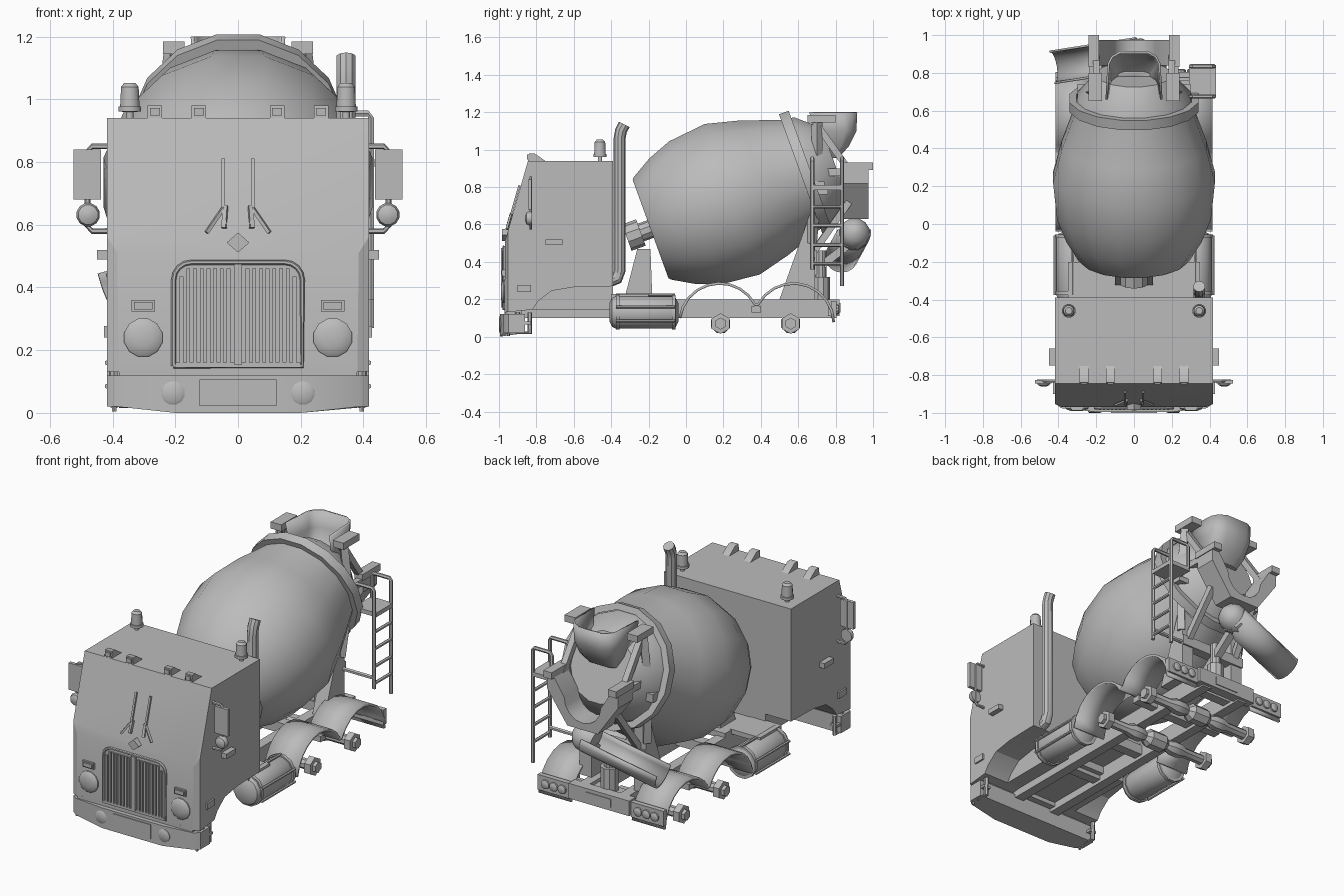
import bpy, bmesh, math
from mathutils import Vector

old = bpy.data.objects.get("Cube")
if old:
    bpy.data.objects.remove(old, do_unlink=True)

grey = bpy.data.materials.new("plain grey")
grey.use_nodes = True
grey.diffuse_color = (0.5, 0.5, 0.5, 1)
grey.node_tree.nodes["Principled BSDF"].inputs["Base Color"].default_value = (0.5, 0.5, 0.5, 1)


def finish(name, bm, pair=False, angle=35, thick=0):
    bmesh.ops.recalc_face_normals(bm, faces=bm.faces)
    mesh = bpy.data.meshes.new(name)
    bm.to_mesh(mesh)
    bm.free()
    mesh.materials.append(grey)
    mesh.shade_smooth()
    mesh.set_sharp_from_angle(angle=math.radians(angle))
    ob = bpy.data.objects.new(name, mesh)
    bpy.context.collection.objects.link(ob)
    if thick:
        mod = ob.modifiers.new("Thickness", 'SOLIDIFY')
        mod.thickness, mod.offset = thick, 0
    if pair:
        ob.modifiers.new("Mirror", 'MIRROR')
    return ob


def loft(bm, rings, closed=True):
    rows = [[bm.verts.new(p) for p in r] for r in rings]
    n = len(rows[0])
    for a, b in zip(rows, rows[1:]):
        for i in range(n if closed else n - 1):
            j = (i + 1) % n
            bm.faces.new((a[i], a[j], b[j], b[i]))
    return rows


def prism(name, pts, axis, lo, hi, pair=False):
    """Extrude a 2D outline along x, y or z."""
    put = {'x': lambda p, t: (t, p[0], p[1]),
           'y': lambda p, t: (p[0], t, p[1]),
           'z': lambda p, t: (p[0], p[1], t)}[axis]
    bm = bmesh.new()
    rows = loft(bm, [[put(p, t) for p in pts] for t in (lo, hi)])
    for r in rows:
        bm.faces.new(r)
    return finish(name, bm, pair)


def box(name, x, y, z, pair=False):
    return prism(name, [(x[0], y[0]), (x[1], y[0]), (x[1], y[1]), (x[0], y[1])], 'z', z[0], z[1], pair)


def lathe(name, origin, direction, profile, n=16, pair=False, caps=True):
    """Turn a (distance, radius) profile around an axis."""
    q = Vector(direction).to_track_quat('Z', 'Y')
    o = Vector(origin)
    turn = [2 * math.pi * (i + 0.5) / n for i in range(n)]
    bm = bmesh.new()
    rows = loft(bm, [[o + q @ Vector((r * math.cos(a), r * math.sin(a), s)) for a in turn] for s, r in profile])
    if caps:
        bm.faces.new(rows[0])
        bm.faces.new(rows[-1])
    return finish(name, bm, pair)


def tube(name, path, r, n=8, pair=False):
    """Sweep a round or square section along a path."""
    p = [Vector(v) for v in path]
    rings, q, last = [], None, None
    for i, v in enumerate(p):
        t = (p[min(i + 1, len(p) - 1)] - p[max(i - 1, 0)]).normalized()
        q = last.rotation_difference(t) @ q if last else t.to_track_quat('Z', 'Y')
        last = t
        rings.append([v + q @ Vector((r * math.cos(a), r * math.sin(a), 0))
                      for a in [2 * math.pi * (k + 0.5) / n for k in range(n)]])
    bm = bmesh.new()
    rows = loft(bm, rings)
    bm.faces.new(rows[0])
    bm.faces.new(rows[-1])
    return finish(name, bm, pair)


def arc(cx, cz, r, a0, a1, n):
    steps = [math.radians(a0 + (a1 - a0) * i / n) for i in range(n + 1)]
    return [(cx + r * math.cos(a), cz + r * math.sin(a)) for a in steps]


FRONT, LEFT = (0, -1, 0), (1, 0, 0)

# Cab shell with open wheel arch and clipped lower front corners
cab = prism("cab", [(-.97, .13), (-.82, .145), (-.79, .19), (-.72, .245), (-.6, .265), (-.39, .27),
                    (-.39, .94), (-.845, .94), (-.968, .51)], 'x', -.418, .418)
bm = bmesh.new()
bm.from_mesh(cab.data)
for s in (1, -1):
    cut = bmesh.ops.bisect_plane(bm, geom=bm.verts[:] + bm.edges[:] + bm.faces[:], plane_co=(s * .385, -.968, .4),
                                 plane_no=(s * .015, -.033, 0), clear_outer=True)
    bmesh.ops.holes_fill(bm, edges=[e for e in cut["geom_cut"] if isinstance(e, bmesh.types.BMEdge)])
bm.to_mesh(cab.data)
bm.free()
cab.data.set_sharp_from_angle(angle=math.radians(20))
box("cab_floor", (-.25, .25), (-.82, -.39), (.145, .275))

# Bumper with its bottom rising to the sides
half = [(.418, -.86), (.418, -.95), (.385, -.975), (.2, -.995)]
bumper = prism("bumper", half + [(-x, y) for x, y in half[::-1]], 'z', 0, .12)
for v in bumper.data.vertices:
    if v.co.z < .01 and abs(v.co.x) > .3:
        v.co.z = .02
box("bumper_top_strip", (-.38, .38), (-.97, -.88), (.118, .14))
box("number_plate", (-.123, .123), (-1, -.99), (.022, .107))
lathe("fog_light", (.207, -.98, .063), FRONT, [(0, .038), (.015, .038), (.02, .03)], 12, True)
tube("step", [(.395, -.9, .13), (.395, -.9, .02), (.395, -.835, .02), (.395, -.835, .13)], .013, 6, True)
box("step_tread", (.37, .415), (-.9, -.83), (.065, .08), True)
lathe("tow_pin", (.395, -.95, .005), (0, 0, 1), [(0, .008), (.03, .008)], 6, True)

# Grille
outline = [(-.205, .15), (.205, .15)] + arc(.15, .425, .055, 0, 90, 4) + arc(-.15, .425, .055, 90, 180, 4)
prism("grille_plate", outline, 'y', -.974, -.96)
tube("grille_rim", [(x, -.975, z) for x, z in outline + outline[:1]], .008, 6)
box("grille_divider", (-.012, .012), (-.988, -.97), (.155, .475))
for i in range(8):
    x = .03 + i * .0215
    box("grille_bar", (x - .006, x + .006), (-.985, -.97), (.16, .46 if i < 7 else .435), True)
box("grille_sill", (-.2, .2), (-.983, -.965), (.145, .16))

# Front lamps, ornament and wipers
lathe("headlight", (.302, -.96, .24), FRONT, [(0, .063), (.016, .063), (.022, .055), (.03, .03)], 12, True)
box("turn_signal", (.265, .34), (-.98, -.96), (.323, .36), True)
box("turn_signal_lens", (.273, .332), (-.987, -.975), (.33, .353), True)
prism("diamond_ornament", [(-.036, .543), (0, .512), (.036, .543), (0, .575)], 'y', -.985, -.945)


def screen(x, z):
    return (x, -.968 + .286 * (z - .51) - .008, z)


tube("wiper_blade", [screen(.047, .81), screen(.047, .66), screen(.04, .59)], .008, 4, True)
tube("wiper_arm", [screen(.045, .655), screen(.1, .575)], .008, 4, True)
tube("wiper_link", [screen(.04, .66), screen(.045, .59)], .01, 4, True)

# Roof markers and beacons
for x in (.125, .265):
    prism("roof_marker", [(-.845, .935), (-.84, .98), (-.81, .98), (-.745, .935)], 'x', x - .023, x + .023, True)
    box("roof_marker_lens", (x - .016, x + .016), (-.851, -.84), (.948, .973), True)
lathe("beacon", (.345, -.46, .935), (0, 0, 1),
      [(0, .012), (.025, .012), (.026, .037), (.042, .037), (.043, .032), (.105, .029), (.118, .018)], 12, True)

# Mirrors and side markers
tube("mirror_arm", [(.41, -.83, .85), (.465, -.83, .85), (.48, -.83, .835), (.48, -.83, .595),
                    (.465, -.83, .58), (.41, -.83, .58)], .009, 6, True)
box("mirror", (.437, .525), (-.845, -.825), (.68, .84), True)
lathe("round_mirror", (.478, -.86, .632), (0, 1, 0), [(0, .015), (.008, .032), (.02, .038), (.036, .036)], 12, True)
box("side_marker", (.41, .45), (-.75, -.66), (.49, .52), True)
box("side_lamp", (.41, .428), (-.9, -.83), (.24, .277), True)

# Exhaust stack behind the cab
tube("exhaust", [(.345, -.4, .3), (.345, -.37, .31), (.345, -.355, .35), (.345, -.355, 1.06),
                 (.345, -.348, 1.1), (.345, -.33, 1.135)], .032, 10)

# Chassis
box("chassis_rail", (.1, .16), (-.95, .8), (.1, .2), True)
for y in (-.85, -.45, -.08, .37, .7):
    box("cross_member", (-.12, .12), (y - .03, y + .03), (.12, .18))
box("tank_bracket", (.15, .35), (-.4, -.2), (.2, .228), True)
box("fender_bracket", (.15, .3), (.35, .4), (.13, .165), True)
for y in (.185, .56):
    lathe("axle", (-.37, y, .07), LEFT, [(0, .03), (.16, .03), (.2, .045), (.25, .045), (.29, .03), (.32, .055),
                                         (.42, .055), (.45, .03), (.49, .045), (.54, .045), (.58, .03), (.74, .03)], 8)
    lathe("axle_hub", (.34, y, .07), LEFT, [(0, .055), (.04, .055), (.041, .032), (.06, .032)], 6, True)

# Tandem mudguards
top = arc(.18, .07, .215, 172, 28, 9) + arc(.575, .07, .215, 152, 2, 9)
bm = bmesh.new()
loft(bm, [[(x, y, z) for y, z in top] for x in (.2, .415)], closed=False)
finish("mudguards", bm, True, 40, .014)

# Fuel tanks with straps
lathe("fuel_tank", (.325, -.41, .13), (0, 1, 0), [(0, .05), (.015, .08), (.03, .088), (.34, .088), (.355, .08), (.37, .05)], 12, True)
for y in (-.375, -.075):
    lathe("tank_strap", (.325, y, .13), (0, 1, 0), [(0, .096), (.02, .096)], 12, True)
for dx, dz in ((.093, .03), (.093, -.045), (0, .094)):
    tube("tank_bar", [(.325 + dx, -.375, .13 + dz), (.325 + dx, -.06, .13 + dz)], .008, 6, True)

# Rear lamp bar
box("rear_beam", (-.2, .2), (.76, .82), (.11, .2))
box("rear_recess_plate", (-.08, .08), (.815, .825), (.13, .18))
box("rear_lamp_panel", (.2, .415), (.775, .805), (.1, .19), True)
for x in (.25, .305, .36):
    lathe("rear_lamp", (x, .8, .145), (0, 1, 0), [(0, .026), (.015, .026), (.02, .018)], 10, True)

# Mixer drum on a tilted axis
tilt = math.radians(20)
axis = Vector((0, math.cos(tilt), math.sin(tilt)))
base = Vector((0, -.26, .55))
lathe("drum", base, axis, [(.075, .285), (.085, .297), (.2, .365), (.33, .415), (.54, .437), (.72, .39), (.94, .312),
                           (1.0, .305), (1.12, .2)], 16)
lathe("drum_ring", base, axis, [(.93, .31), (.93, .348), (.985, .348), (.985, .31)], 16, caps=False)
lathe("drum_hub", base, axis, [(-.06, .075), (.02, .075), (.02, .05), (.09, .05)], 10)
prism("front_pedestal", [(-.33, .2), (-.18, .2), (-.19, .47), (-.26, .47)], 'x', -.1, .1)
box("pedestal_foot", (-.16, .16), (-.4, -.14), (.19, .225))

# Rear support frame
prism("rear_pedestal", [(.5, .2), (.69, .2), (.69, .62), (.65, .62)], 'x', .14, .22, True)
tube("rear_post", [(.21, .67, .5), (.24, .7, .85), (.205, .7, 1.17)], .03, 4, True)
box("post_head", (.17, .24), (.65, .8), (1.145, 1.185), True)
tube("diagonal_brace", [(.2, .68, 1.16), (.2, .88, .88)], .025, 4, True)
tube("collector_strut", [(.17, .68, .45), (.15, .87, .72)], .025, 4, True)
box("roller_block", (.2, .3), (.64, .74), (.78, .83), True)
box("rear_cross_beam", (-.22, .22), (.64, .7), (.4, .46))

# Feed hopper
rings = []
for z, w, yf, yb in ((1.2, .145, .66, .91), (1.1, .14, .68, .905), (1.02, .125, .71, .865), (.96, .095, .74, .81)):
    side = [(w, yf), (w * .93, yf + (yb - yf) * .75), (w * .8, yf + (yb - yf) * .9), (w * .5, yb)]
    rings.append([(x, y, z) for x, y in side + [(-x, y) for x, y in side[::-1]]])
bm = bmesh.new()
rows = loft(bm, rings, closed=False)
bm.faces.new(rows[-1])
finish("hopper", bm, angle=40, thick=.012)

# Collector yoke with capped horns
yoke = [(-.235, .9), (-.235, .82), (-.1, .63), (.1, .63), (.235, .82), (.235, .9), (.19, .9)]
prism("collector", yoke + arc(0, .79, .12, 0, -180, 8) + [(-.19, .9)], 'y', .84, .975)
box("collector_cap", (.185, .24), (.83, 1.0), (.89, .93), True)
box("collector_arm", (.2, .235), (.68, .85), (.86, .9), True)

# Swinging discharge chute
start, end = Vector((.02, .9, .56)), Vector((-.43, .83, .43))
lathe("chute_elbow", start + Vector((0, 0, -.01)), (end - start),
      [(-.085, .02), (-.06, .06), (-.03, .08), (.02, .085), (.05, .08)], 12)
d = (end - start).normalized()
side = d.cross(Vector((0, 0, 1))).normalized()
up = side.cross(d)
bm = bmesh.new()
loft(bm, [[p + side * u + up * w for u, w in arc(0, 0, .085, 170, 370, 10)] for p in (start, end)], closed=False)
finish("chute", bm, angle=50, thick=.012)
tube("chute_support", [(0, .62, .3), (0, .88, .5)], .03, 4)
lathe("chute_pivot", (0, .72, .16), (0, 0, 1), [(0, .05), (.16, .05), (.16, .03), (.3, .03)], 10)

# Ladder, platform and handrails
for y, foot in ((.675, .36), (.835, .27)):
    tube("ladder_rail", [(.425, y, foot), (.425, y, .94), (.415, y, .955), (.31, y, .955), (.3, y, .94), (.3, y, .8)], .011, 6)
for z in (.39, .49, .595, .695):
    tube("ladder_rung", [(.425, .675, z), (.425, .835, z)], .01, 6)
box("platform", (.29, .435), (.68, .84), (.785, .81))
box("platform_bracket", (.2, .3), (.7, .76), (.76, .79))
tube("ladder_stay", [(.18, .68, .42), (.425, .68, .42)], .012, 6)
